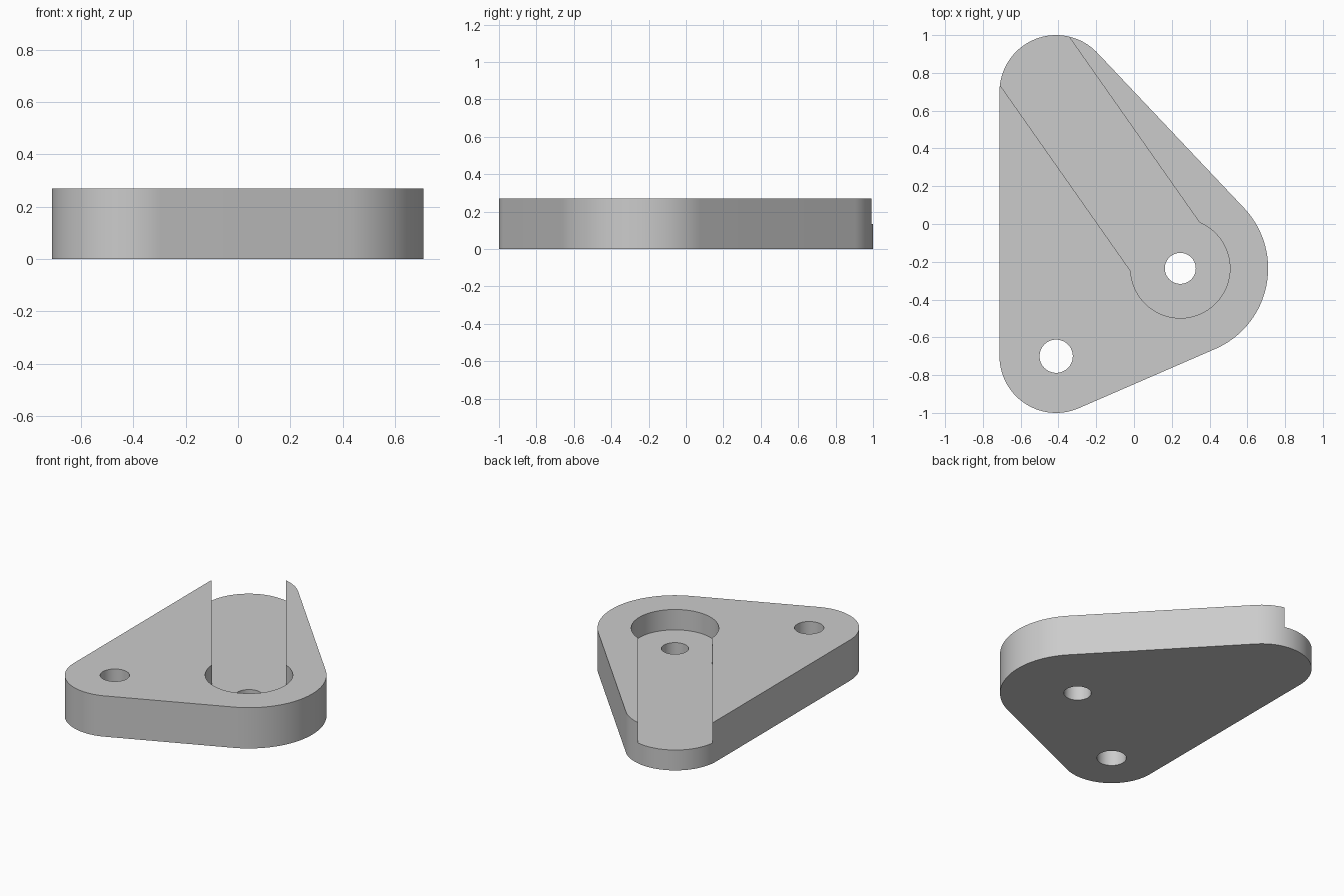
import bpy
import bmesh
import math
from mathutils import Vector
from mathutils.geometry import convex_hull_2d

cube = bpy.data.objects.get("Cube")
if cube:
    bpy.data.objects.remove(cube, do_unlink=True)

HEIGHT, FLOOR = 0.27, 0.135
BOSS = Vector((0.245, -0.235))
FRONT = Vector((-0.412, -0.7))
BACK = Vector((-0.412, 0.7))

grey = bpy.data.materials.new("plain grey")
grey.use_nodes = True
colour = (0.6, 0.6, 0.6, 1)
grey.diffuse_color = colour
grey.node_tree.nodes["Principled BSDF"].inputs["Base Color"].default_value = colour


def circle(centre, radius, count=128):
    return [centre + radius * Vector((math.cos(a), math.sin(a)))
            for a in (math.tau * i / count for i in range(count))]


def prism(name, outline, bottom, top):
    """Extrude a counter-clockwise outline between two heights."""
    bm = bmesh.new()
    face = bm.faces.new([bm.verts.new((p.x, p.y, bottom)) for p in outline])
    moved = bmesh.ops.extrude_face_region(bm, geom=[face])["geom"]
    verts = [v for v in moved if isinstance(v, bmesh.types.BMVert)]
    bmesh.ops.translate(bm, verts=verts, vec=(0, 0, top - bottom))
    bmesh.ops.recalc_face_normals(bm, faces=bm.faces)
    mesh = bpy.data.meshes.new(name)
    bm.to_mesh(mesh)
    bm.free()
    mesh.materials.append(grey)
    obj = bpy.data.objects.new(name, mesh)
    bpy.context.collection.objects.link(obj)
    return obj


def cut(target, cutter):
    mod = target.modifiers.new(cutter.name, "BOOLEAN")
    mod.operation, mod.solver, mod.object = "DIFFERENCE", "EXACT", cutter
    bpy.context.view_layer.objects.active = target
    bpy.ops.object.modifier_apply(modifier=mod.name)
    bpy.data.objects.remove(cutter, do_unlink=True)


# Plate: three rounded corners joined by tangent sides
corners = circle(FRONT, 0.3) + circle(BACK, 0.3) + circle(BOSS, 0.465)
outline = [corners[i] for i in convex_hull_2d(corners)]
plate = prism("bracket_plate", outline, 0, HEIGHT)

# Round pocket with a channel running out through the back corner
along = (BACK - BOSS).normalized()
side = 0.223 * Vector((along.y, -along.x))
far = BOSS + 2 * along
cut(plate, prism("round_pocket", circle(BOSS, 0.263), FLOOR, 1))
cut(plate, prism("channel", [BOSS - side, BOSS + side, far + side, far - side], FLOOR, 1))

# Bolt holes
for name, centre, radius in (("pocket_hole", BOSS, 0.082), ("corner_hole", FRONT, 0.088)):
    cut(plate, prism(name, circle(centre, radius, 64), -1, 1))

# Smooth curved walls, sharp rims
bpy.ops.object.select_all(action="DESELECT")
plate.select_set(True)
bpy.context.view_layer.objects.active = plate
bpy.ops.object.shade_smooth_by_angle(angle=math.radians(30))
